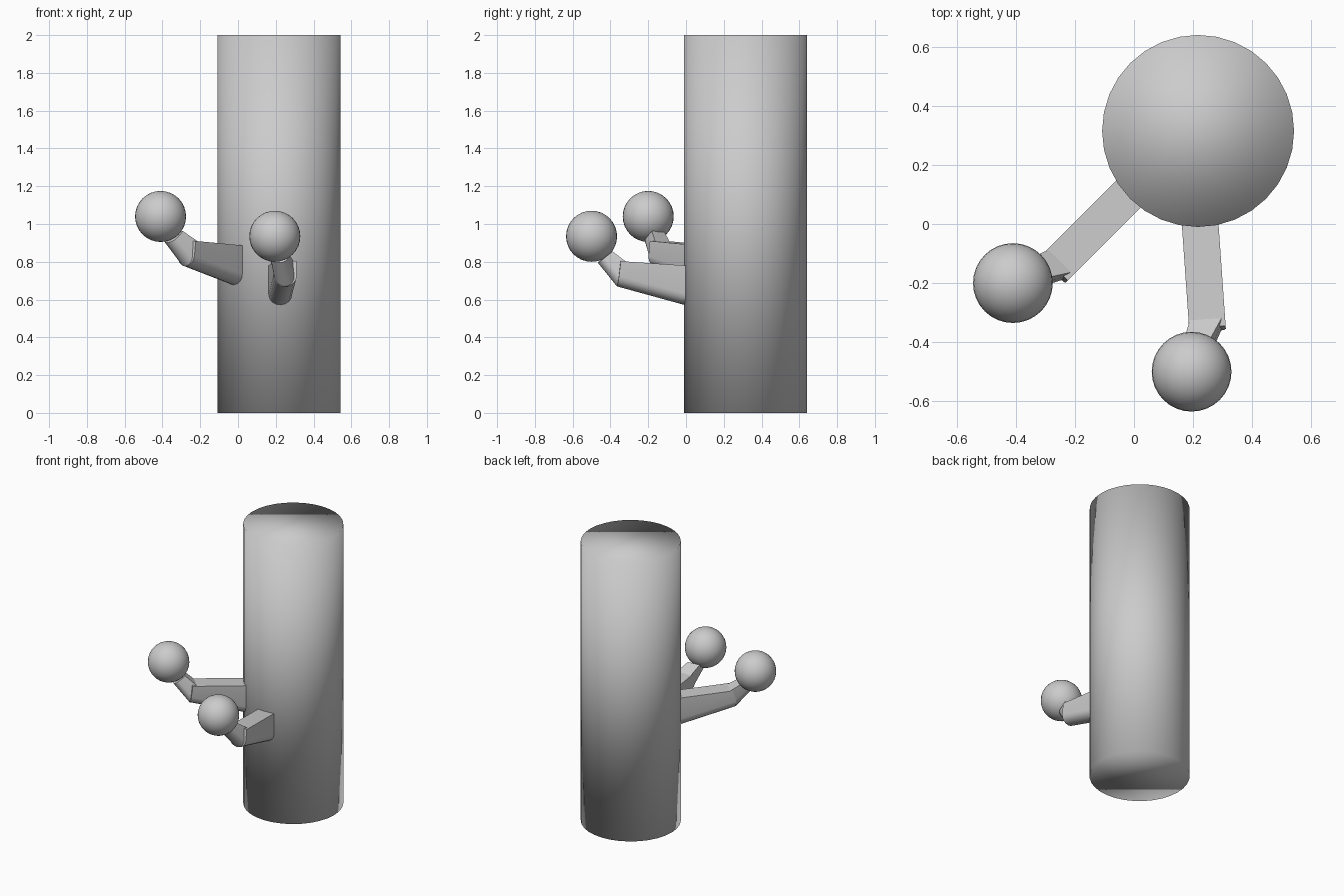
import bpy, bmesh, math
from mathutils import Vector, Matrix

cube = bpy.data.objects.get("Cube")
if cube:
    bpy.data.objects.remove(cube, do_unlink=True)

GREY = (0.6, 0.6, 0.6, 1)
grey = bpy.data.materials.new("plain grey")
grey.use_nodes = True
grey.diffuse_color = GREY
grey.node_tree.nodes["Principled BSDF"].inputs["Base Color"].default_value = GREY


def finish(obj, name):
    obj.name = name
    obj.data.materials.append(grey)
    return obj


def d_section(bottom, top, half_width, depth):
    """Ring with a flat top and a rounded underside; points are (out, side, up)."""
    bottom, top = Vector(bottom), Vector(top)
    up = (top - bottom).normalized()
    side = Vector((0, half_width, 0))
    ring = [top - side, top + side]
    for i in range(9):
        a = math.pi * i / 8
        ring.append(bottom + up * depth * (1 - math.sin(a)) + side * math.cos(a))
    return ring


def loft(name, start, end, matrix):
    bm = bmesh.new()
    a = [bm.verts.new(p) for p in start]
    b = [bm.verts.new(p) for p in end]
    n = len(a)
    for i in range(n):
        bm.faces.new((a[i], a[(i + 1) % n], b[(i + 1) % n], b[i]))
    bm.faces.new(a)
    bm.faces.new(b)
    bmesh.ops.recalc_face_normals(bm, faces=bm.faces)
    mesh = bpy.data.meshes.new(name)
    bm.to_mesh(mesh)
    bm.free()
    obj = bpy.data.objects.new(name, mesh)
    bpy.context.collection.objects.link(obj)
    obj.matrix_world = matrix
    finish(obj, name)
    bpy.ops.object.select_all(action="DESELECT")
    obj.select_set(True)
    bpy.context.view_layer.objects.active = obj
    bpy.ops.object.shade_smooth_by_angle(angle=math.radians(35))


# Trunk: a tall cylinder, smooth over its rims
bpy.ops.mesh.primitive_cylinder_add(vertices=32, radius=0.325, depth=2, location=(0.217, 0.315, 1))
bpy.ops.object.shade_smooth()
finish(bpy.context.object, "trunk")

# Branches: a tapered limb, a bent tip and a ball on the end
for label, root, angle, ball in (
    ("front", (0.224, 0, 0), -86, (0.195, -0.5, 0.935)),
    ("right", (-0.02, 0.1, 0.107), -135, (-0.41, -0.2, 1.04)),
):
    frame = Matrix.Translation(root) @ Matrix.Rotation(math.radians(angle), 4, "Z")
    loft(label + "_branch",
         d_section((-0.1, 0, 0.542), (-0.1, 0, 0.773), 0.062, 0.06),
         d_section((0.367, 0, 0.67), (0.35, 0, 0.803), 0.062, 0.055), frame)

    target = frame.inverted() @ Vector(ball)
    shift = Vector((0, target.y, 0))
    tip = d_section((0.465, 0, 0.795), (0.39, 0, 0.855), 0.045, 0.04)
    loft(label + "_branch_tip",
         d_section((0.365, 0, 0.668), (0.315, 0, 0.795), 0.055, 0.05),
         [p + shift * 0.6 for p in tip], frame)

    bpy.ops.mesh.primitive_uv_sphere_add(segments=32, ring_count=16, radius=0.135, location=ball)
    bpy.ops.object.shade_smooth()
    finish(bpy.context.object, label + "_ball")
